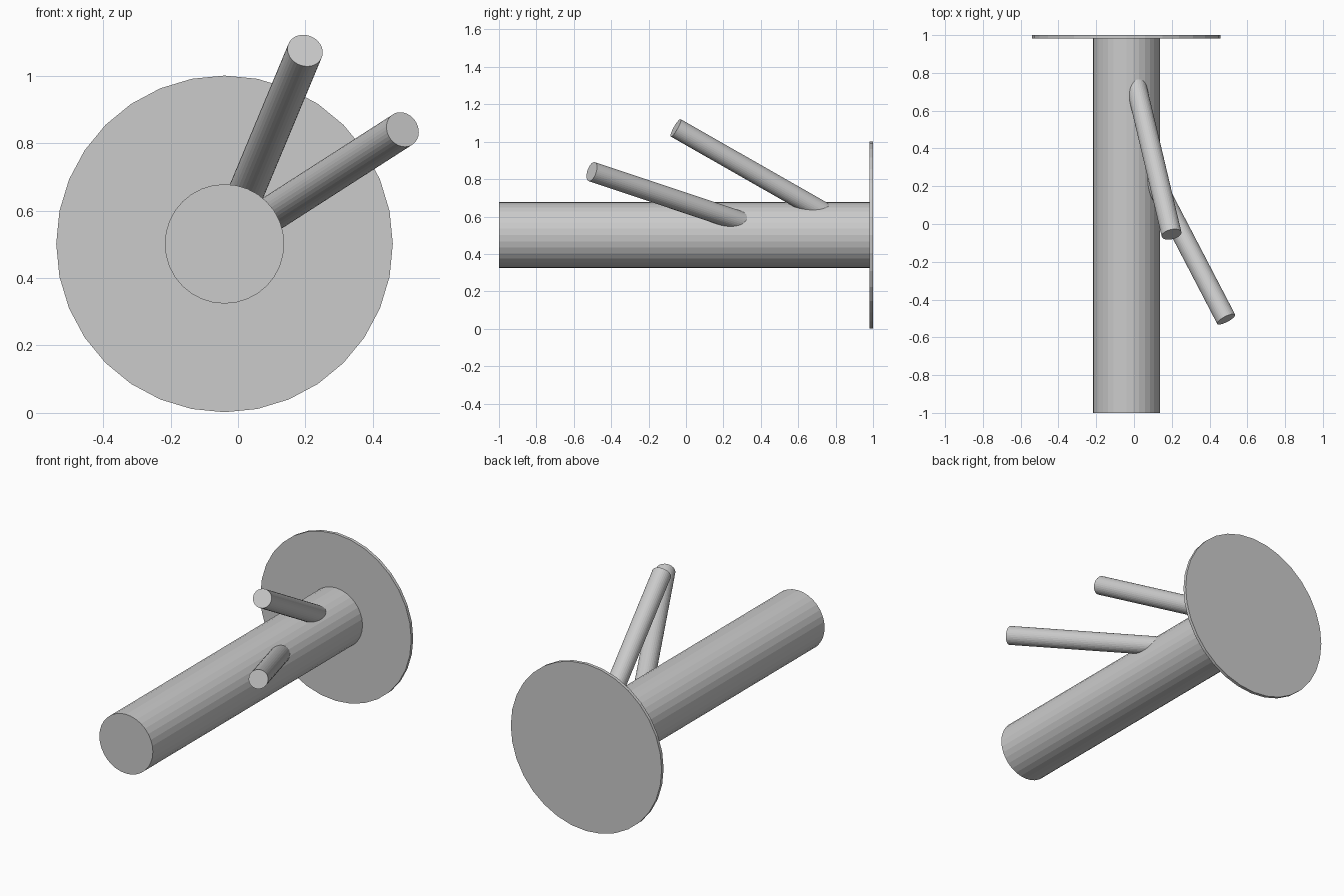
import bpy
from mathutils import Vector

cube = bpy.data.objects.get("Cube")
if cube:
    bpy.data.objects.remove(cube, do_unlink=True)

# Single plain grey
grey = bpy.data.materials.new("plain_grey")
grey.use_nodes = True
colour = (0.6, 0.6, 0.6, 1)
grey.diffuse_color = colour
bsdf = next(n for n in grey.node_tree.nodes if n.type == "BSDF_PRINCIPLED")
bsdf.inputs["Base Color"].default_value = colour

AXIS_X, AXIS_Z = -0.04, 0.501


def rod(name, start, end, radius):
    """Flat-faced 32-sided cylinder running from start to end."""
    start, end = Vector(start), Vector(end)
    axis = end - start
    bpy.ops.mesh.primitive_cylinder_add(
        vertices=32, radius=radius, depth=axis.length, location=(start + end) / 2)
    obj = bpy.context.object
    obj.name = name
    obj.rotation_euler = axis.to_track_quat("Z", "Y").to_euler()
    obj.data.materials.append(grey)
    return obj


# Round back plate and the main bar standing out from it
rod("back_plate", (AXIS_X, 0.981, AXIS_Z), (AXIS_X, 1, AXIS_Z), 0.499)
rod("main_bar", (AXIS_X, -1, AXIS_Z), (AXIS_X, 0.985, AXIS_Z), 0.177)

# Two slanted pegs starting on the bar's axis
rod("upper_peg", (AXIS_X, 0.95, AXIS_Z), (0.199, -0.055, 1.074), 0.0535)
rod("side_peg", (AXIS_X, 0.51, AXIS_Z), (0.488, -0.504, 0.84), 0.0535)
